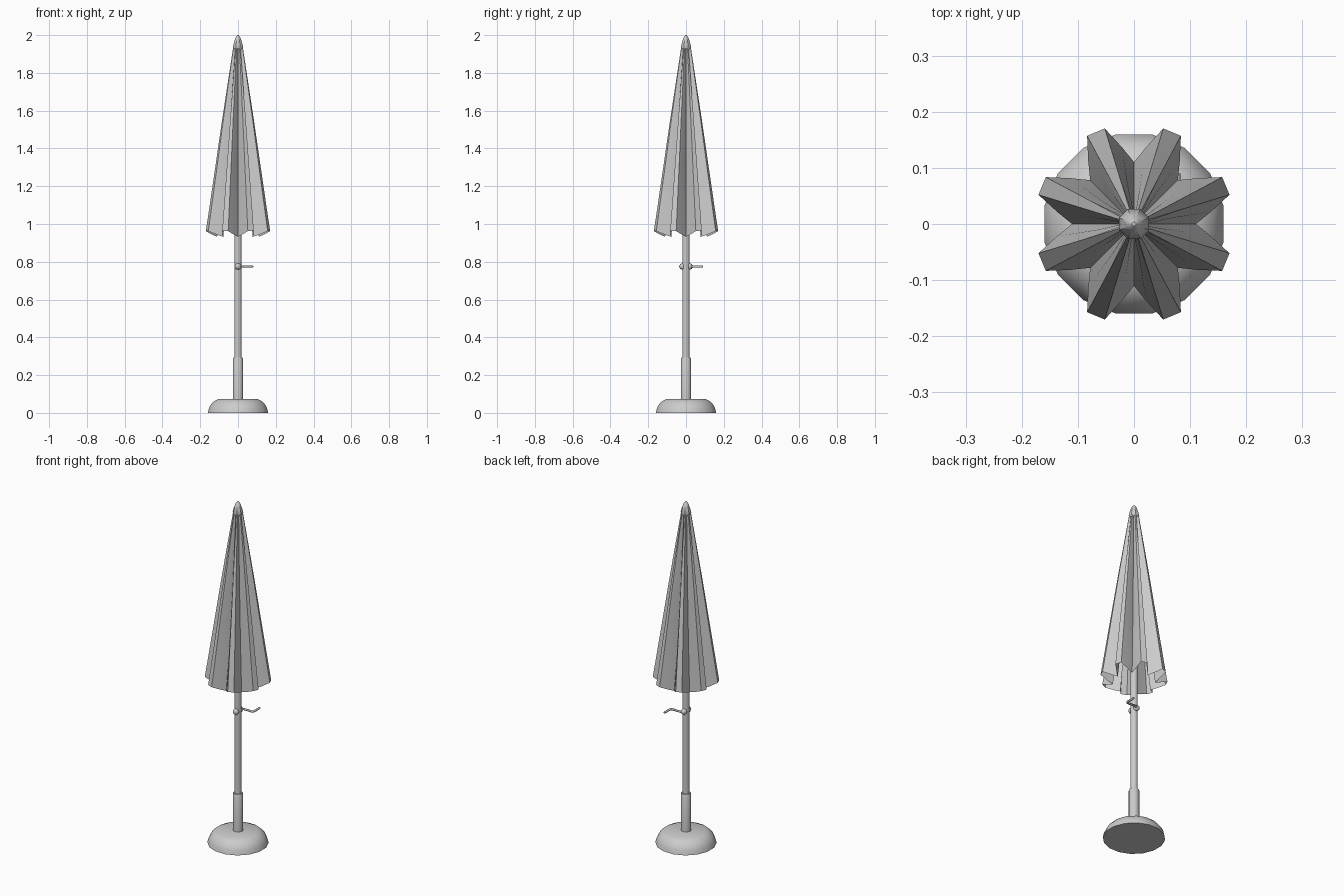
import bpy, bmesh
from math import sin, cos, pi, radians
from mathutils import Vector

if "Cube" in bpy.data.objects:
    bpy.data.objects.remove(bpy.data.objects["Cube"])


def make_object(name, bm, angle=35):
    bmesh.ops.recalc_face_normals(bm, faces=bm.faces)
    mesh = bpy.data.meshes.new(name)
    bm.to_mesh(mesh)
    bm.free()
    ob = bpy.data.objects.new(name, mesh)
    bpy.context.collection.objects.link(ob)
    bpy.ops.object.select_all(action='DESELECT')
    bpy.context.view_layer.objects.active = ob
    ob.select_set(True)
    bpy.ops.object.shade_smooth_by_angle(angle=radians(angle))
    return ob


def bridge(bm, rings):
    for a, b in zip(rings, rings[1:]):
        n = len(a)
        for i in range(n):
            j = (i + 1) % n
            bm.faces.new((a[i], a[j], b[j], b[i]))


def lathe(name, profile, sides):
    # Closed turned shape with capped ends
    bm = bmesh.new()
    rings = [[bm.verts.new((r * cos(2 * pi * (i + .5) / sides),
                            r * sin(2 * pi * (i + .5) / sides), z))
              for i in range(sides)] for r, z in profile]
    bridge(bm, rings)
    bm.faces.new(rings[0])
    bm.faces.new(rings[-1])
    return make_object(name, bm)


# Weighted foot, sleeve, pole and cap
lathe("base", [(.163, 0), (.157, .025), (.146, .045), (.128, .063), (.103, .074)], 16)
lathe("base_sleeve", [(.028, .07), (.028, .285), (.025, .292)], 12)
lathe("pole", [(.0195, .27), (.0195, 1.94)], 12)
lathe("top_cap", [(.025, 1.925), (.029, 1.938), (.023, 1.962), (.012, 1.991), (.004, 2.0)], 8)

# Folded canopy: eight pleats, open at the bottom
# each level: tip radius, side ratio, valley ratio, tip z, valley z
levels = [
    (.026, .90, .75, 1.94, 1.94),
    (.088, .72, .50, 1.55, 1.55),
    (.126, .74, .54, 1.30, 1.295),
    (.155, .76, .58, 1.11, 1.09),
    (.178, .78, .62, .962, .932),
]
bm = bmesh.new()
rings = []
for tip, side, valley, z_tip, z_valley in levels:
    ring = []
    for k in range(8):
        centre = 22.5 + 45 * k
        for off, ratio, t in ((-22.5, valley, 1), (-13.5, side, .6), (-5.5, 1, 0),
                              (5.5, 1, 0), (13.5, side, .6)):
            a = radians(centre + off)
            z = z_tip + (z_valley - z_tip) * t
            ring.append(bm.verts.new((tip * ratio * cos(a), tip * ratio * sin(a), z)))
    rings.append(ring)
bridge(bm, rings)
make_object("canopy", bm, 30)

# Crank hubs on both sides of the pole
for name, y in (("crank_hub_front", -.019), ("crank_hub_back", .019)):
    bm = bmesh.new()
    bmesh.ops.create_uvsphere(bm, u_segments=12, v_segments=8, radius=.017)
    bmesh.ops.translate(bm, verts=bm.verts, vec=Vector((0, y, .775)))
    make_object(name, bm, 60)

# Bent crank handle
curve = bpy.data.curves.new("crank_handle", 'CURVE')
curve.dimensions = '3D'
curve.bevel_depth = .006
curve.bevel_resolution = 1
curve.use_fill_caps = True
spline = curve.splines.new('POLY')
path = [(0, .022, .775), (.012, .031, .775), (.07, .031, .775), (.077, .04, .775), (.077, .09, .775)]
spline.points.add(len(path) - 1)
for p, co in zip(spline.points, path):
    p.co = (*co, 1)
bpy.context.collection.objects.link(bpy.data.objects.new("crank_handle", curve))
